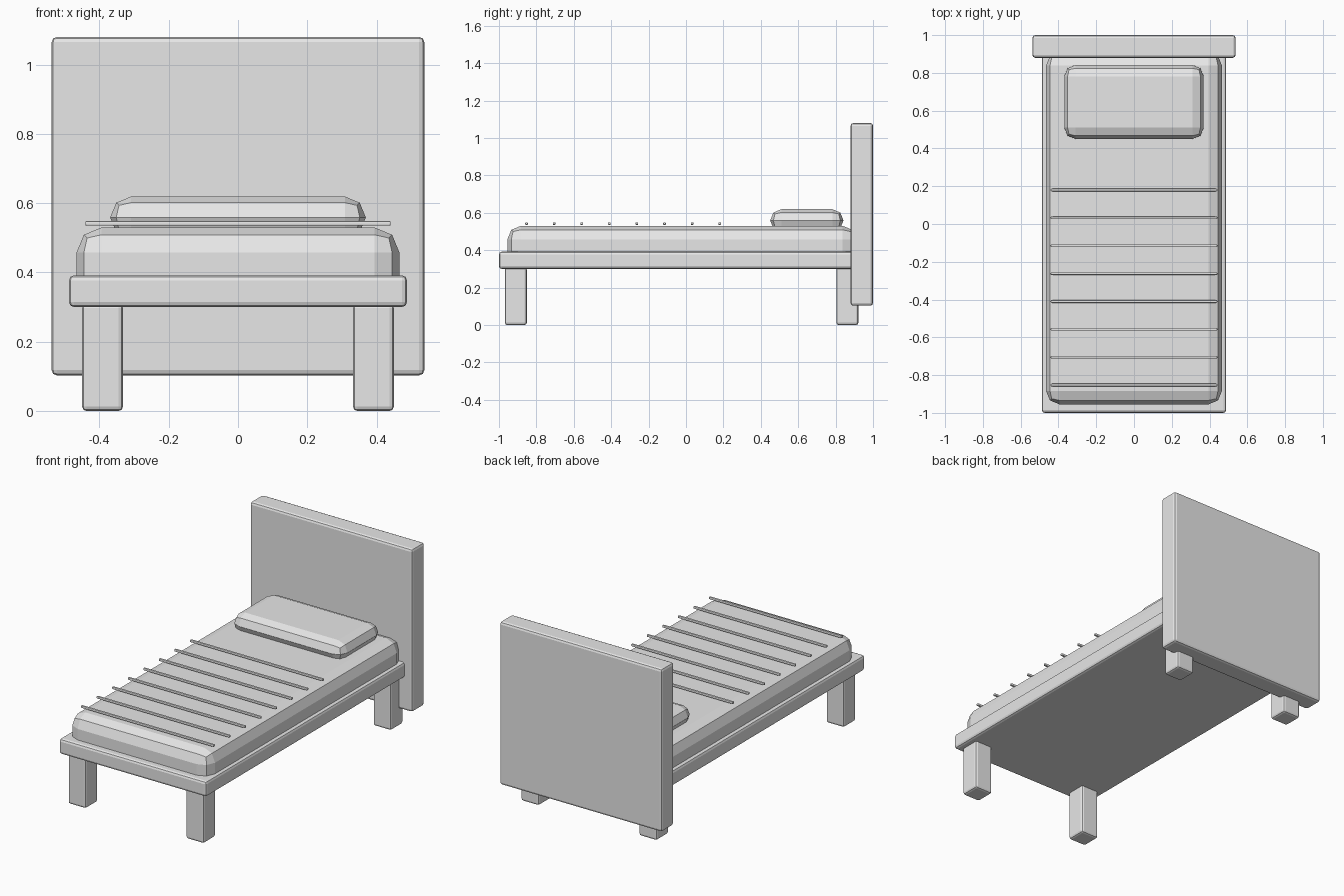
import bpy
import bmesh
from mathutils import Vector

if "Cube" in bpy.data.objects:
    bpy.data.objects.remove(bpy.data.objects["Cube"])

grey = bpy.data.materials.new("plain grey")
grey.diffuse_color = (0.8, 0.8, 0.8, 1.0)
grey.use_nodes = True
grey.node_tree.nodes["Principled BSDF"].inputs["Base Color"].default_value = grey.diffuse_color


def rounded_box(name, low, high, bevel, segments=2):
    """Box between two corners with chamfered edges."""
    low, high = Vector(low), Vector(high)
    size, middle = high - low, (low + high) / 2
    bm = bmesh.new()
    bmesh.ops.create_cube(bm, size=1.0)
    bmesh.ops.scale(bm, vec=size, verts=bm.verts)
    bmesh.ops.bevel(bm, geom=bm.edges[:], offset=bevel, segments=segments,
                    profile=0.5, affect='EDGES', clamp_overlap=True)
    bmesh.ops.remove_doubles(bm, verts=bm.verts, dist=0.0001)
    mesh = bpy.data.meshes.new(name)
    bm.to_mesh(mesh)
    bm.free()
    mesh.materials.append(grey)
    obj = bpy.data.objects.new(name, mesh)
    obj.location = middle
    bpy.context.collection.objects.link(obj)
    return obj


# Base frame and headboard
rounded_box("bed_frame", (-0.488, -1.0, 0.30), (0.488, 0.955, 0.392), 0.015)
rounded_box("headboard", (-0.538, 0.88, 0.103), (0.538, 1.0, 1.08), 0.015)

# Four legs
for end, y in (("front", -0.91), ("back", 0.863)):
    for side, x in (("left", -0.391), ("right", 0.391)):
        rounded_box(f"{end}_{side}_leg", (x - 0.059, y - 0.059, 0.0),
                    (x + 0.059, y + 0.059, 0.31), 0.013)

# Mattress and pillow
rounded_box("mattress", (-0.466, -0.955, 0.32), (0.466, 0.91, 0.53), 0.072)
rounded_box("pillow", (-0.369, 0.45, 0.499), (0.369, 0.842, 0.619), 0.0598)

# Thin blanket rods just above the mattress
for i in range(8):
    y = 0.18 - 0.1475 * i
    rounded_box(f"blanket_rod_{i + 1}", (-0.441, y - 0.007, 0.535),
                (0.441, y + 0.007, 0.549), 0.004)
